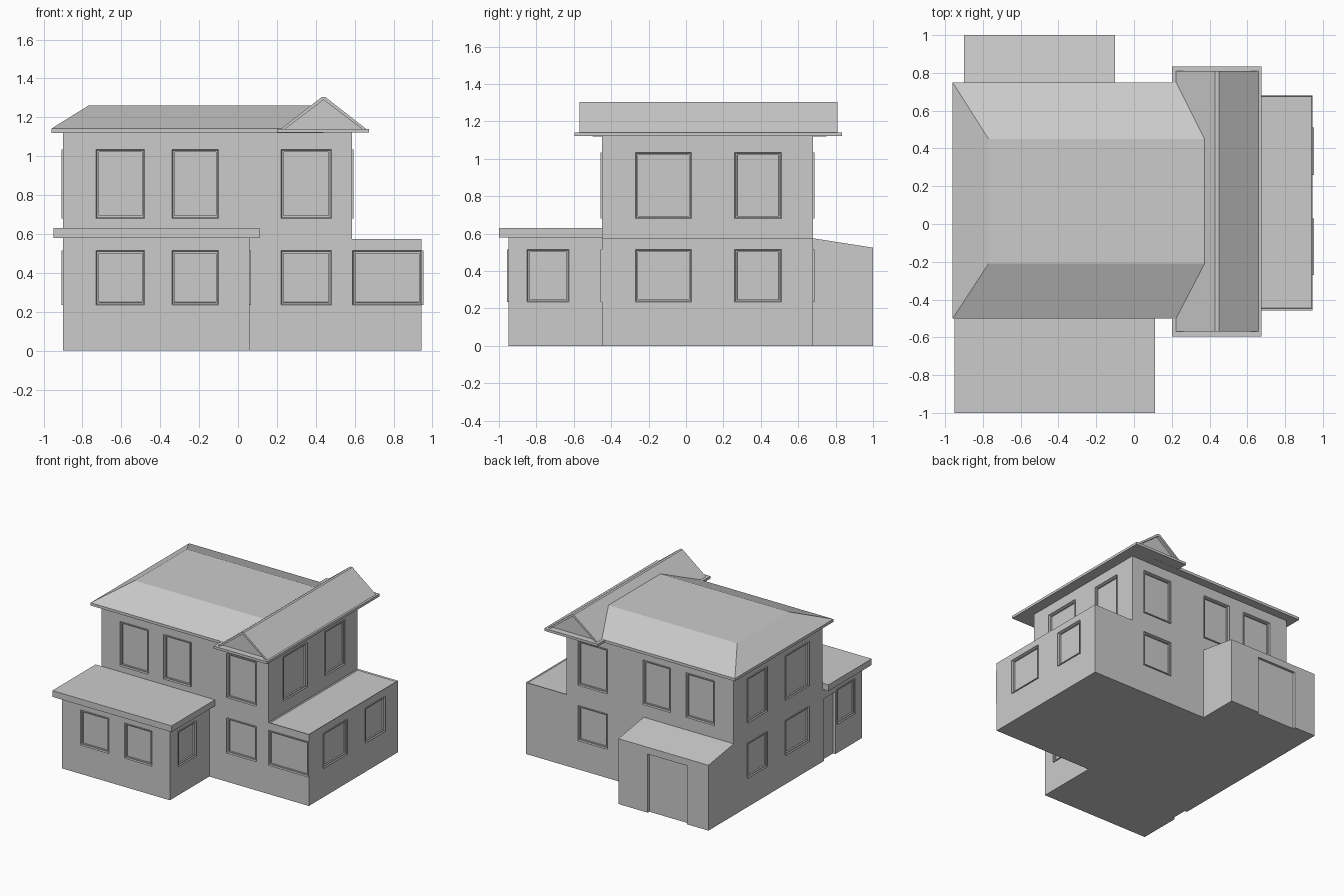
import bpy, bmesh
from mathutils import Vector

if "Cube" in bpy.data.objects:
    bpy.data.objects.remove(bpy.data.objects["Cube"])


def finish(name, bm):
    bmesh.ops.recalc_face_normals(bm, faces=bm.faces)
    me = bpy.data.meshes.new(name)
    bm.to_mesh(me)
    bm.free()
    ob = bpy.data.objects.new(name, me)
    bpy.context.collection.objects.link(ob)
    return ob


def add_box(bm, lo, hi):
    vs = bmesh.ops.create_cube(bm, size=1)["verts"]
    for v in vs:
        v.co = Vector([lo[i] if v.co[i] < 0 else hi[i] for i in range(3)])
    return vs


def box(name, lo, hi):
    bm = bmesh.new()
    add_box(bm, lo, hi)
    return finish(name, bm)


def prism(name, profile, axis, a, b):
    """Extrude a (u, z) profile along x (axis 0) or y (axis 1) from a to b."""
    bm = bmesh.new()
    pt = lambda u, z: (a, u, z) if axis == 0 else (u, a, z)
    f = bm.faces.new([bm.verts.new(pt(u, z)) for u, z in profile])
    ext = bmesh.ops.extrude_face_region(bm, geom=[f])["geom"]
    for v in ext:
        if isinstance(v, bmesh.types.BMVert):
            v.co[axis] = b
    return finish(name, bm)


cut_bm = bmesh.new()   # all window and door openings


def span(axis, side, plane, u0, u1, z0, z1, d0, d1):
    """Corners of a box on a wall; d0..d1 is depth along the outward normal."""
    p = sorted((plane + side * d0, plane + side * d1))
    lo, hi = [0, 0, z0], [0, 0, z1]
    lo[axis], hi[axis] = p
    lo[1 - axis], hi[1 - axis] = u0, u1
    return lo, hi


def window(name, axis, side, plane, u0, u1, z0, z1, border=0.02):
    """Raised frame with a sunken pane."""
    bm = bmesh.new()
    add_box(bm, *span(axis, side, plane, u0, u1, z0, z1, -0.02, 0.008))
    bmesh.ops.recalc_face_normals(bm, faces=bm.faces)
    front = max(bm.faces, key=lambda f: side * f.calc_center_median()[axis])
    bmesh.ops.inset_region(bm, faces=[front], thickness=border)
    for v in front.verts:
        v.co[axis] -= side * 0.02
    finish(name, bm)
    e = border - 0.006
    add_box(cut_bm, *span(axis, side, plane, u0 + e, u1 - e, z0 + e, z1 - e, -0.021, 0.03))


def doorway(axis, side, plane, u0, u1, top):
    add_box(cut_bm, *span(axis, side, plane, u0, u1, -0.05, top, -0.02, 0.05))


# walls
main = box("main_walls", (-0.9, -0.45, 0), (0.587, 0.68, 1.13))
front = box("front_wing", (-0.9, -0.95, 0), (0.06, -0.45, 0.585))
back = prism("back_porch", [(0.68, 0), (1, 0), (1, 0.525), (0.68, 0.575)], 0, -0.9, -0.1)

# side wing with a slightly sunken flat roof
bm = bmesh.new()
add_box(bm, (0.587, -0.45, 0), (0.945, 0.68, 0.575))
top = max(bm.faces, key=lambda f: f.calc_center_median().z)
bmesh.ops.inset_region(bm, faces=[top], thickness=0.008)
for v in top.verts:
    v.co.z -= 0.008
side_wing = finish("side_wing", bm)

# windows: front and back columns, then the two sides
LOW, HIGH = (0.235, 0.515), (0.68, 1.035)
cols = [(-0.73, -0.48), (-0.34, -0.1), (0.22, 0.48)]
rows = [(-0.27, 0.03), (0.26, 0.51)]
for i, c in enumerate(cols):
    window(f"front_upper_window_{i}", 1, -1, -0.45, *c, *HIGH)
    window(f"back_upper_window_{i}", 1, 1, 0.68, *c, *HIGH)
    window(f"front_lower_window_{i}", 1, -1, -0.95 if i < 2 else -0.45, *c, *LOW)
window("back_lower_window", 1, 1, 0.68, *cols[2], *LOW)
window("side_wing_front_window", 1, -1, -0.45, 0.59, 0.944, *LOW)
for i, r in enumerate(rows):
    window(f"right_upper_window_{i}", 0, 1, 0.587, *r, *HIGH)
    window(f"right_lower_window_{i}", 0, 1, 0.945, *r, *LOW)
    window(f"left_upper_window_{i}", 0, -1, -0.9, *r, *HIGH)
    window(f"left_lower_window_{i}", 0, -1, -0.9, *r, *LOW)
window("front_wing_right_window", 0, 1, 0.06, -0.85, -0.625, *LOW)
window("front_wing_left_window", 0, -1, -0.9, -0.85, -0.625, *LOW)

# recessed doors
doorway(1, 1, 1.0, -0.71, -0.36, 0.47)
doorway(0, -1, -0.9, -0.61, -0.465, 0.5)

cutter = finish("opening_cutter", cut_bm)
cutter.hide_render = True
cutter.hide_viewport = True
for wall in (main, front, side_wing, back):
    m = wall.modifiers.new("openings", "BOOLEAN")
    m.operation = "DIFFERENCE"
    m.solver = "EXACT"
    m.object = cutter

# front wing roof slab
box("front_wing_roof", (-0.95, -1, 0.58), (0.11, -0.45, 0.63))

# main hipped roof with a flat top
bm = bmesh.new()
add_box(bm, (-0.96, -0.5, 1.12), (0.44, 0.75, 1.142))
for v in add_box(bm, (-0.96, -0.5, 1.142), (0.44, 0.75, 1.26)):
    if v.co.z > 1.2:
        v.co.y = -0.21 if v.co.y < 0 else 0.45
        if v.co.x < 0:
            v.co.x = -0.77
finish("main_roof", bm)

# cross gable: eave slab, roof sheet and sunken gable ends
box("gable_eave", (0.2, -0.595, 1.121), (0.675, 0.835, 1.141))
prism("gable_roof", [(0.22, 1.14), (0.43, 1.304), (0.45, 1.304), (0.66, 1.14),
                     (0.638, 1.14), (0.44, 1.29), (0.242, 1.14)], 1, -0.57, 0.81)
prism("gable_ends", [(0.235, 1.14), (0.44, 1.295), (0.645, 1.14)], 1, -0.545, 0.785)
